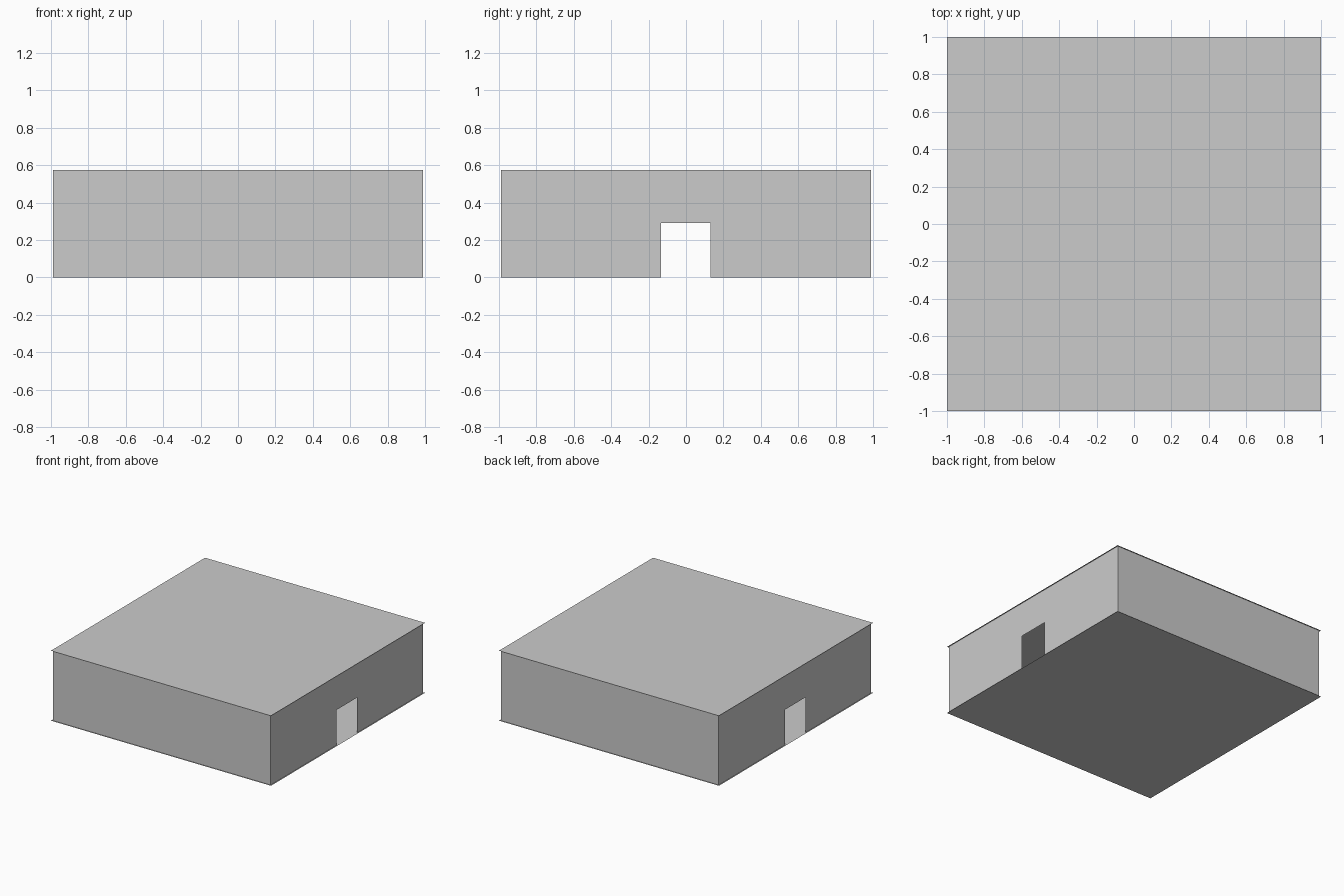
import bpy

if "Cube" in bpy.data.objects:
    bpy.data.objects.remove(bpy.data.objects["Cube"])

H = 0.575          # roof height
W = 0.99           # wall distance from centre
DOOR_L, DOOR_R, DOOR_H = -0.135, 0.13, 0.29


def sheet(name, points):
    """One flat single-sided panel from its outline."""
    mesh = bpy.data.meshes.new(name)
    mesh.from_pydata(points, [], [list(range(len(points)))])
    obj = bpy.data.objects.new(name, mesh)
    bpy.context.collection.objects.link(obj)
    return obj


def square(name, r, z, up=True):
    pts = [(-r, -r, z), (r, -r, z), (r, r, z), (-r, r, z)]
    return sheet(name, pts if up else pts[::-1])


# Floor and roof sheets, slightly wider than the walls
square("floor", 1.0, 0.0)
square("roof", 1.0, H)

# Inset roof panel, barely proud of the roof
square("roof_panel", 0.94, H + 0.001)

# Solid front and back walls
for name, s in (("front_wall", -1), ("back_wall", 1)):
    pts = [(-W, s * W, 0), (W, s * W, 0), (W, s * W, H), (-W, s * W, H)]
    sheet(name, pts if s < 0 else pts[::-1])

# Side walls with a doorway notch
profile = [(-W, 0), (DOOR_L, 0), (DOOR_L, DOOR_H), (DOOR_R, DOOR_H),
           (DOOR_R, 0), (W, 0), (W, H), (-W, H)]
for name, s in (("left_wall", -1), ("right_wall", 1)):
    pts = [(s * W, y, z) for y, z in profile]
    sheet(name, pts if s > 0 else pts[::-1])
